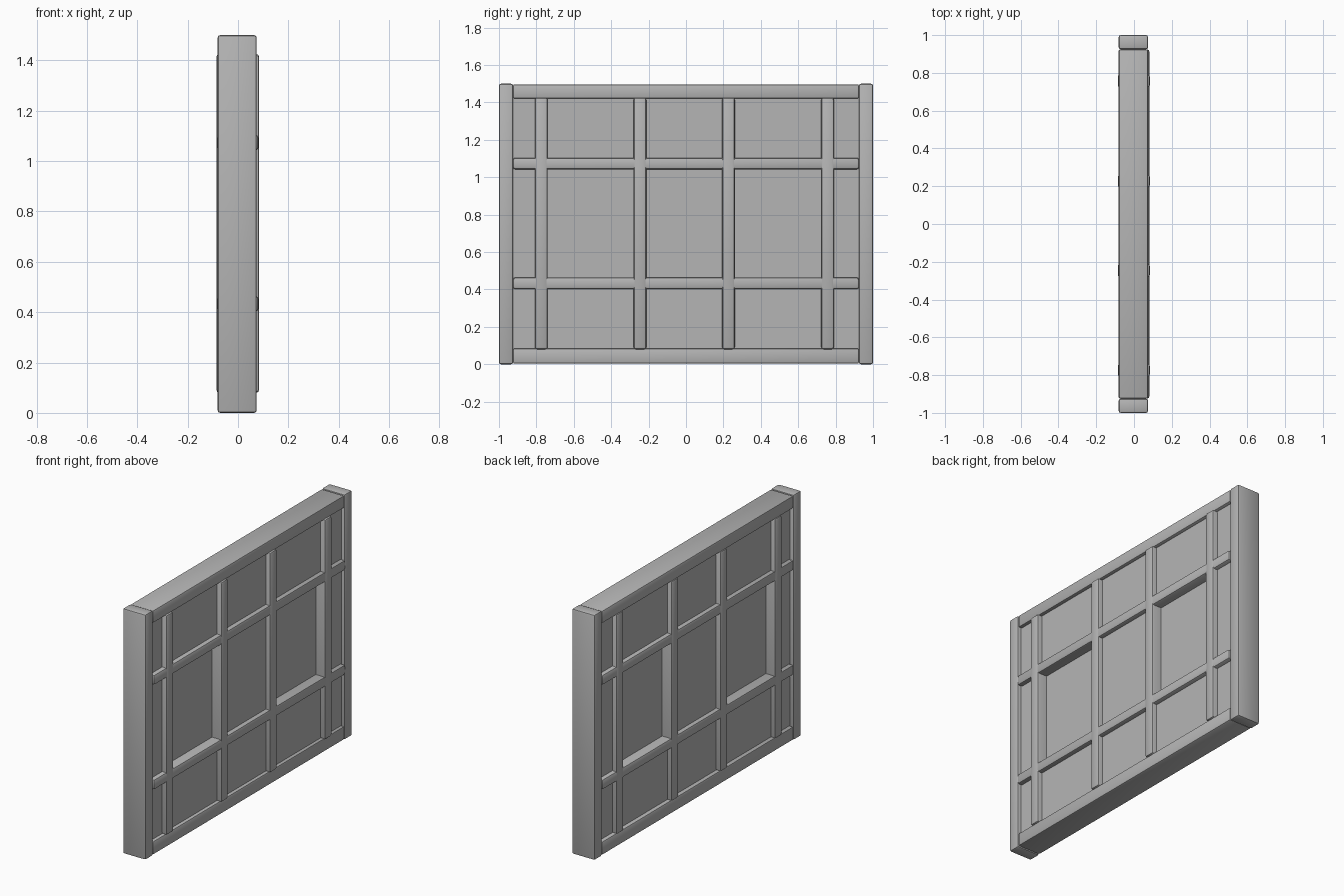
import bpy
from mathutils import Matrix, Vector
import bmesh

cube = bpy.data.objects.get("Cube")
if cube:
    bpy.data.objects.remove(cube, do_unlink=True)

grey = bpy.data.materials.new("plain_grey")
grey.use_nodes = True
grey.diffuse_color = (0.46, 0.46, 0.46, 1)
grey.node_tree.nodes["Principled BSDF"].inputs["Base Color"].default_value = grey.diffuse_color


def box(name, x, y, z, bevel=0.0):
    """Box from (min, max) ranges, with optional rounded edges."""
    size = Vector([r[1] - r[0] for r in (x, y, z)])
    centre = Vector([(r[0] + r[1]) / 2 for r in (x, y, z)])
    bm = bmesh.new()
    bmesh.ops.create_cube(bm, size=1, matrix=Matrix.Translation(centre) @ Matrix.Diagonal(size).to_4x4())
    if bevel:
        bmesh.ops.bevel(bm, geom=bm.edges[:], offset=bevel, segments=2, profile=0.5, affect='EDGES')
    mesh = bpy.data.meshes.new(name)
    bm.to_mesh(mesh)
    bm.free()
    mesh.materials.append(grey)
    obj = bpy.data.objects.new(name, mesh)
    bpy.context.collection.objects.link(obj)
    if bevel:
        bpy.ops.object.select_all(action='DESELECT')
        obj.select_set(True)
        bpy.context.view_layer.objects.active = obj
        bpy.ops.object.shade_smooth_by_angle(angle=0.7)
    return obj


INNER = 0.925                       # inside edge of the end posts
FRAME_X = (-0.081, 0.074)
BOTTOM, TOP = 0.08, 1.425           # inside edges of the rails
BAR_Y = [-0.774, -0.246, 0.227, 0.757]
BAR_Z = [0.433, 1.073]

# Outer frame
box("front_post", FRAME_X, (-1, -INNER), (0, 1.5), 0.01)
box("back_post", FRAME_X, (INNER, 1), (0, 1.5), 0.01)
box("bottom_rail", FRAME_X, (-INNER, INNER), (0.003, BOTTOM + 0.005), 0.01)
box("top_rail", FRAME_X, (-INNER, INNER), (TOP - 0.005, 1.497), 0.01)

# Upright bars
for i, y in enumerate(BAR_Y):
    box(f"upright_bar_{i + 1}", (-0.086, 0.084), (y - 0.034, y + 0.034), (BOTTOM, TOP), 0.012)

# Cross bars
for i, z in enumerate(BAR_Z):
    box(f"cross_bar_{i + 1}", (-0.083, 0.081), (-INNER, INNER), (z - 0.031, z + 0.031), 0.012)

# Wall panels, with thin recessed panes in two middle cells
ys = [-INNER - 0.01] + BAR_Y + [INNER + 0.01]
zs = [BOTTOM - 0.02] + BAR_Z + [TOP + 0.02]
for col in range(len(ys) - 1):
    for row in range(len(zs) - 1):
        pane = row == 1 and col in (1, 3)
        depth = (-0.022, 0.02) if pane else (-0.056, 0.053)
        name = "window_pane" if pane else "wall_panel"
        box(f"{name}_{col + 1}_{row + 1}", depth, ys[col:col + 2], zs[row:row + 2])
